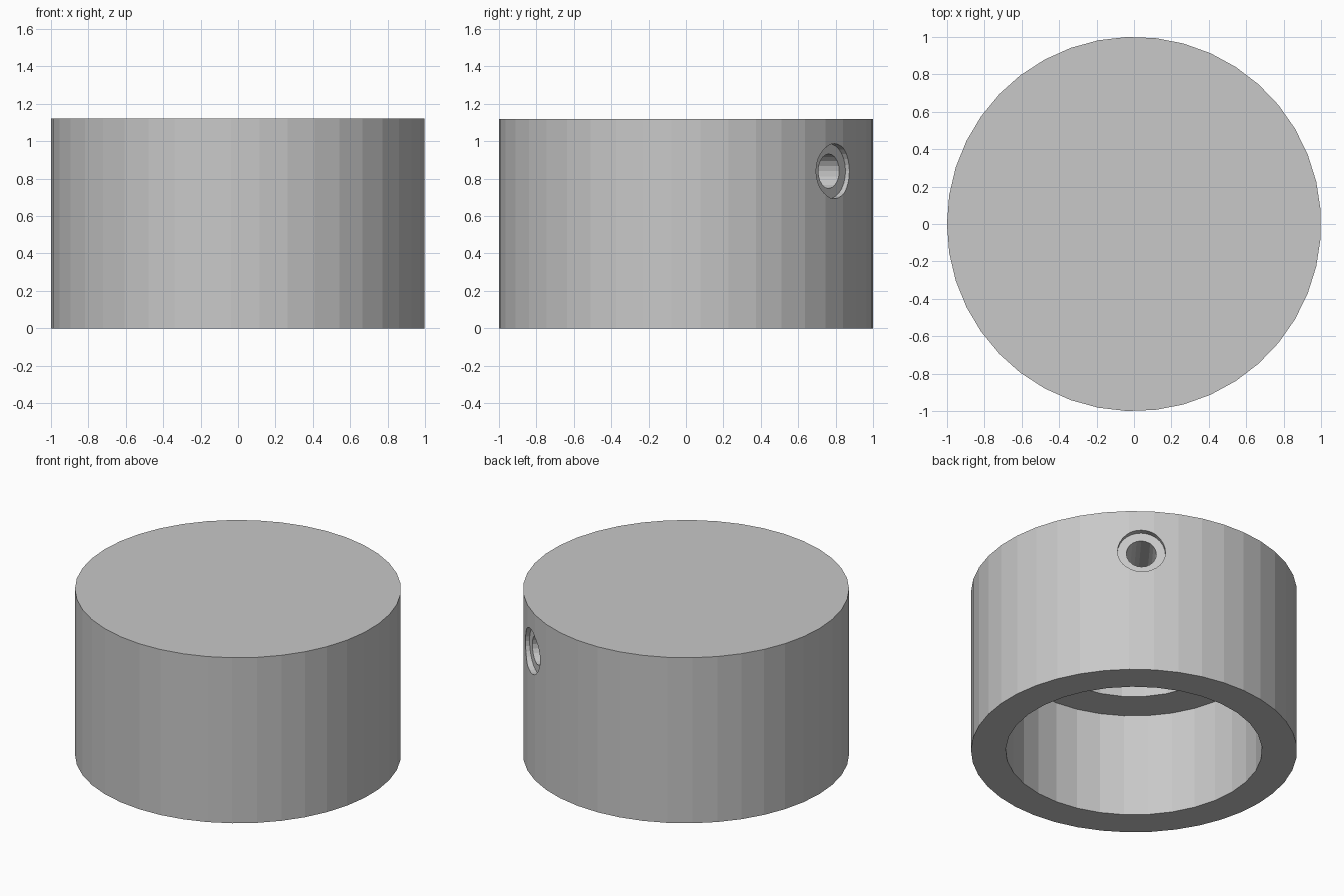
import bpy
import math
from mathutils import Vector, Matrix

if "Cube" in bpy.data.objects:
    bpy.data.objects.remove(bpy.data.objects["Cube"], do_unlink=True)

grey = bpy.data.materials.new("plain grey")
grey.use_nodes = True
colour = (0.58, 0.58, 0.58, 1)
grey.diffuse_color = colour
grey.node_tree.nodes["Principled BSDF"].inputs["Base Color"].default_value = colour

SIDES = 41
HEIGHT = 1.12
HOLE_Z = 0.84
hole_angle = 6 * math.tau / SIDES
outward = Vector((math.cos(hole_angle), math.sin(hole_angle), 0))


def cylinder(name, radius, sides, start, end):
    """Cylinder between two points, with its first corner facing +x."""
    start, end = Vector(start), Vector(end)
    axis = end - start
    bpy.ops.mesh.primitive_cylinder_add(vertices=sides, radius=radius, depth=axis.length)
    obj = bpy.context.object
    obj.name = name
    turn = axis.to_track_quat('Z', 'Y').to_matrix().to_4x4()
    first_corner = Matrix.Rotation(-math.pi / 2, 4, 'Z')
    obj.data.transform(Matrix.Translation((start + end) / 2) @ turn @ first_corner)
    obj.data.materials.append(grey)
    return obj


def radial(name, radius, sides, inner, outer):
    """Cylinder along the screw hole axis, between two distances from the centre."""
    lift = Vector((0, 0, HOLE_Z))
    return cylinder(name, radius, sides, outward * inner + lift, outward * outer + lift)


# Solid knob body
body = cylinder("cap_body", 1.0, SIDES, (0, 0, 0), (0, 0, HEIGHT))

# Stepped bore from below, and the counterbored screw hole in the side
cutters = [
    cylinder("main_bore", 0.786, 33, (0, 0, -0.2), (0, 0, 0.70)),
    cylinder("upper_bore", 0.55, 25, (0, 0, 0.5), (0, 0, 1.0)),
    radial("screw_hole", 0.092, 20, 0.3, 1.2),
    radial("screw_counterbore", 0.147, 28, 0.96, 1.2),
]
bpy.ops.object.select_all(action='DESELECT')
bpy.context.view_layer.objects.active = body
body.select_set(True)
for cutter in cutters:
    cutter.hide_render = True
    cut = body.modifiers.new(cutter.name, 'BOOLEAN')
    cut.operation = 'DIFFERENCE'
    cut.solver = 'EXACT'
    cut.object = cutter
    bpy.ops.object.modifier_apply(modifier=cut.name)
for cutter in cutters:
    bpy.data.objects.remove(cutter, do_unlink=True)
